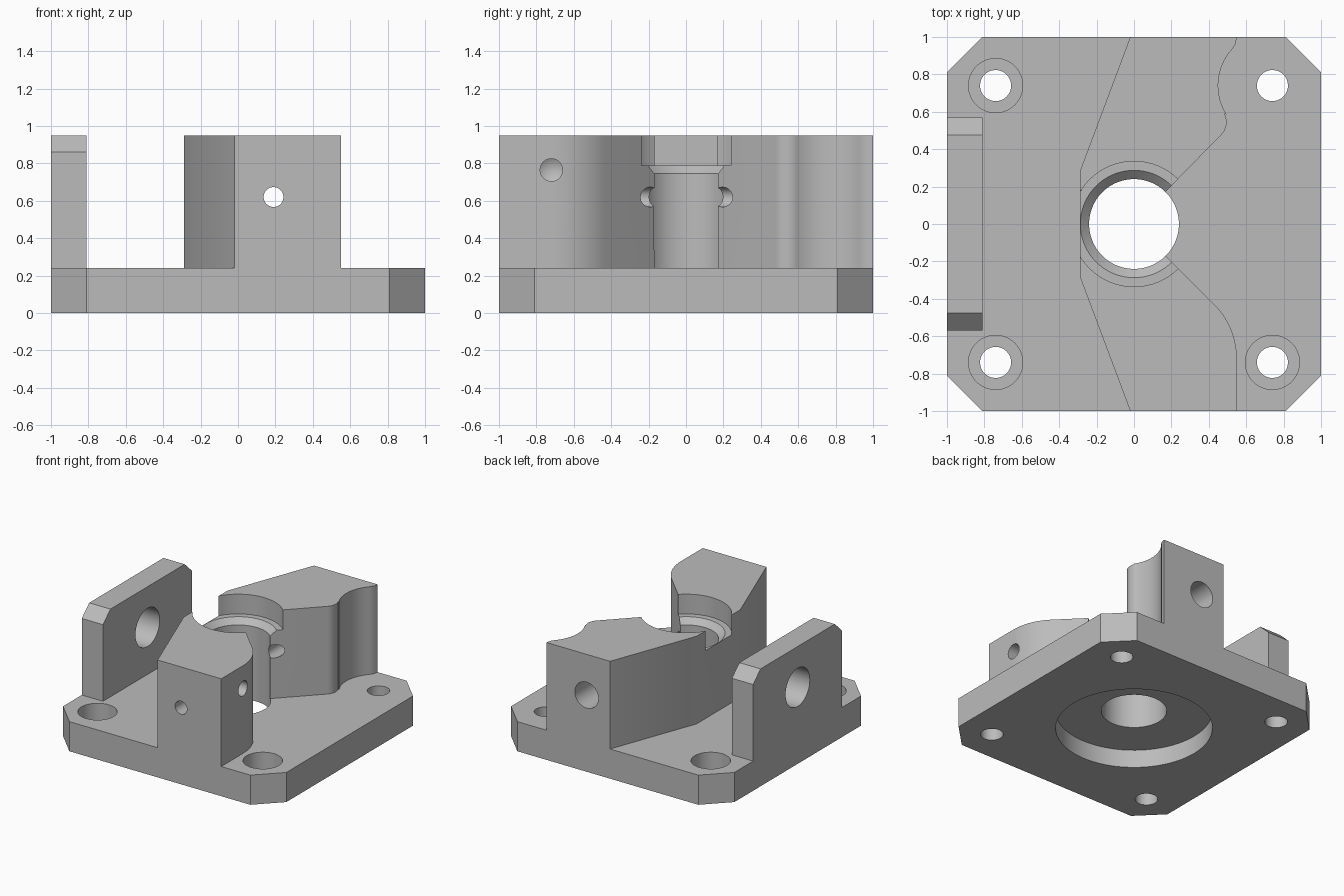
import bpy, bmesh
from math import sin, cos, pi, radians
from mathutils import Matrix

if "Cube" in bpy.data.objects:
    bpy.data.objects.remove(bpy.data.objects["Cube"])

steel = bpy.data.materials.new("machined_grey")
steel.use_nodes = True
GREY = (0.5, 0.5, 0.5, 1)
steel.diffuse_color = GREY
steel.node_tree.nodes["Principled BSDF"].inputs["Base Color"].default_value = GREY


def to_object(name, bm):
    bmesh.ops.recalc_face_normals(bm, faces=bm.faces)
    mesh = bpy.data.meshes.new(name)
    bm.to_mesh(mesh)
    bm.free()
    mesh.materials.append(steel)
    obj = bpy.data.objects.new(name, mesh)
    bpy.context.collection.objects.link(obj)
    return obj


def prism(name, outline, offset, matrix=Matrix()):
    """Extrude a flat outline (in its local xy plane) along local z."""
    bm = bmesh.new()
    face = bm.faces.new([bm.verts.new((x, y, 0)) for x, y in outline])
    new = bmesh.ops.extrude_face_region(bm, geom=[face])["geom"]
    bmesh.ops.translate(bm, vec=(0, 0, offset),
                        verts=[v for v in new if isinstance(v, bmesh.types.BMVert)])
    bm.transform(matrix)
    return to_object(name, bm)


def lathe(name, profile, matrix=Matrix(), steps=64):
    """Solid of revolution about local z from (radius, height) pairs."""
    bm = bmesh.new()
    rings = []
    for r, z in profile:
        if r == 0:
            rings.append([bm.verts.new((0, 0, z))] * steps)
        else:
            rings.append([bm.verts.new((r * cos(2 * pi * i / steps),
                                        r * sin(2 * pi * i / steps), z))
                          for i in range(steps)])
    for low, high in zip(rings, rings[1:]):
        for i in range(steps):
            j = (i + 1) % steps
            quad = dict.fromkeys((low[i], low[j], high[j], high[i]))
            bm.faces.new(list(quad))
    for ring in (rings[0], rings[-1]):
        if ring[0] is not ring[1]:
            bm.faces.new(ring)
    bm.transform(matrix)
    return to_object(name, bm)


def arc(cx, cy, r, start, end, steps):
    angles = [radians(start + (end - start) * i / steps) for i in range(steps + 1)]
    return [(cx + r * cos(a), cy + r * sin(a)) for a in angles]


def at(x, y, z, turn=0, axis="X"):
    return Matrix.Translation((x, y, z)) @ Matrix.Rotation(radians(turn), 4, axis)


def combine(body, tools, operation):
    for tool in tools:
        tool.hide_render = True
        mod = body.modifiers.new(tool.name, "BOOLEAN")
        mod.operation, mod.solver, mod.object = operation, "EXACT", tool
    graph = bpy.context.evaluated_depsgraph_get()
    mesh = bpy.data.meshes.new_from_object(body.evaluated_get(graph))
    body.modifiers.clear()
    body.data = mesh
    for tool in tools:
        bpy.data.objects.remove(tool)


# Base plate with chamfered corners
C, TOP, FLOOR = 0.81, 0.95, 0.24
bracket = prism("bearing_bracket", [(-C, -1), (C, -1), (1, -C), (1, C),
                                    (C, 1), (-C, 1), (-1, C), (-1, -C)], FLOOR)

# Split bearing block, open as a wedge on the +x side
outline = [(-0.02, -1), (0.55, -1)]
outline += arc(0.14, -0.72, 0.41, 0, 45, 10)
outline += [(0, 0)]
outline += arc(0.4, 0.545, 0.095, -45, 28, 8)
outline += arc(0.74, 0.74, 0.29, 212, 138, 16)
outline += [(0.543, 0.963), (0.55, 1), (-0.02, 1), (-0.29, 0.28), (-0.29, -0.28)]
block = prism("bearing_block", outline, TOP - 0.2, at(0, 0, 0.2))

# Upright side lug with chamfered top corners, outline in the yz plane
lug_shape = [(-0.57, 0.2), (0.57, 0.2), (0.57, 0.86),
             (0.475, TOP), (-0.475, TOP), (-0.57, 0.86)]
yz_plane = Matrix(((0, 0, 1, -1), (1, 0, 0, 0), (0, 1, 0, 0), (0, 0, 0, 1)))
lug = prism("side_lug", lug_shape, 0.19, yz_plane)
combine(bracket, [block, lug], "UNION")

# Stepped main bore with the round recess underneath
cutters = [lathe("main_bore", [(0.575, -0.1), (0.575, 0.145), (0.24, 0.145),
                               (0.24, 0.745), (0.287, 0.79), (0.335, 0.79),
                               (0.335, 1.1)], steps=96)]

# Corner bolt holes, all but one counterbored
for sx in (-1, 1):
    for sy in (-1, 1):
        shape = [(0.083, -0.1), (0.083, 0.4)]
        if (sx, sy) != (1, 1):
            shape[1:] = [(0.083, 0.1), (0.145, 0.1), (0.145, 0.4)]
        cutters.append(lathe("bolt_hole", shape, at(0.74 * sx, 0.74 * sy, 0), 48))

# Clamp screw hole through both halves, wider at the back
cutters.append(lathe("clamp_hole", [(0.053, -1.1), (0.053, 0.65),
                                    (0.105, 0.65), (0.105, 1.1)],
                     at(0.19, 0, 0.62, -90), 48))
# Lug hole and drilled blind hole, both along x
cutters.append(lathe("lug_hole", [(0.155, -0.15), (0.155, 0.15)],
                     at(-0.9, 0, 0.62, 90, "Y"), 48))
cutters.append(lathe("blind_hole", [(0, -0.285), (0.06, -0.25), (0.06, 0.1)],
                     at(0.55, -0.72, 0.765, 90, "Y"), 48))
combine(bracket, cutters, "DIFFERENCE")

# Merge coplanar faces, then smooth the curved walls
bm = bmesh.new()
bm.from_mesh(bracket.data)
bmesh.ops.remove_doubles(bm, verts=bm.verts, dist=0.0003)
bmesh.ops.dissolve_limit(bm, angle_limit=radians(0.5), verts=bm.verts, edges=bm.edges)
bmesh.ops.triangulate(bm, faces=[f for f in bm.faces if len(f.verts) > 4])
bm.to_mesh(bracket.data)
bm.free()
bpy.ops.object.select_all(action="DESELECT")
bracket.select_set(True)
bpy.context.view_layer.objects.active = bracket
bpy.ops.object.shade_smooth_by_angle(angle=radians(25))
